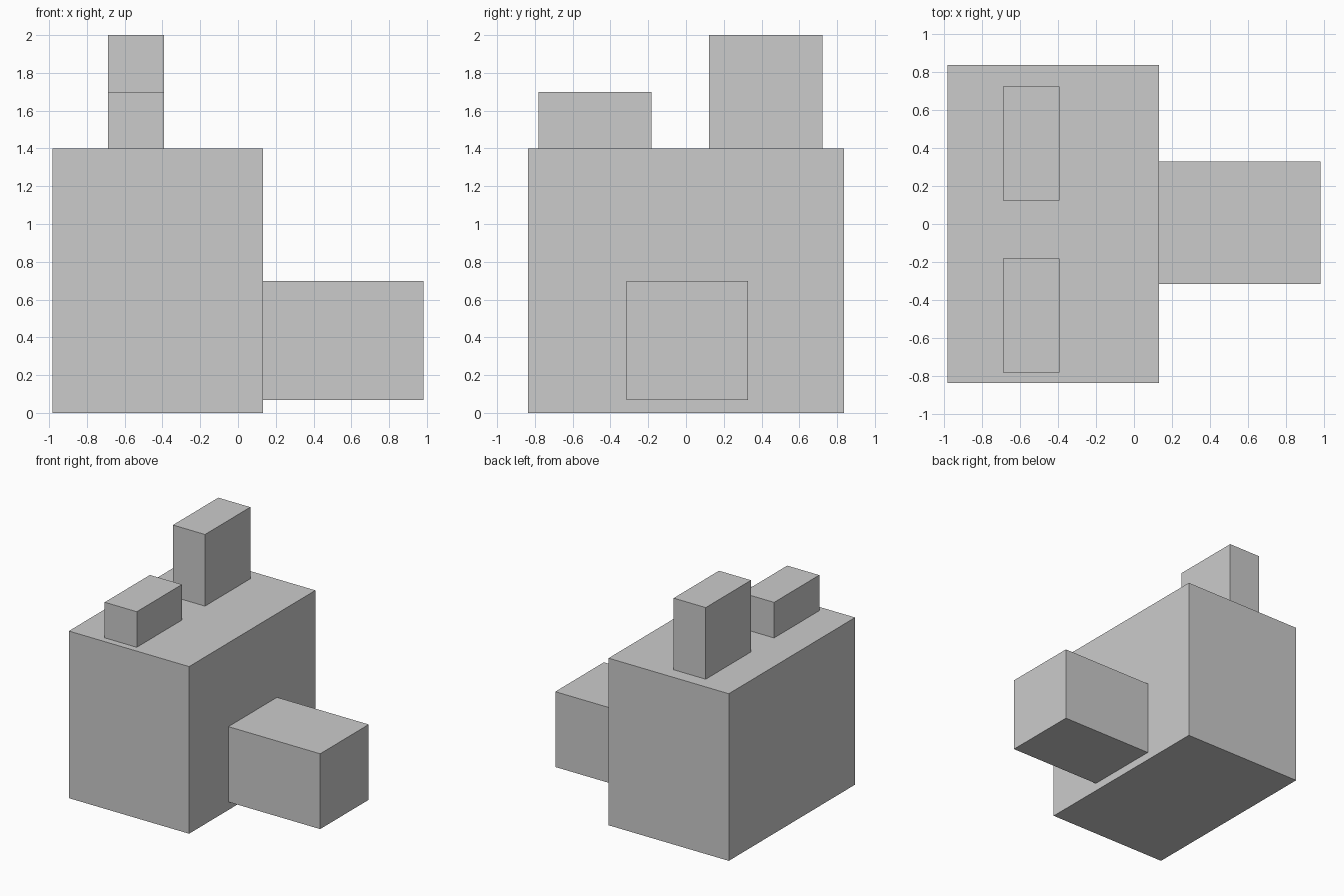
import bpy

if "Cube" in bpy.data.objects:
    bpy.data.objects.remove(bpy.data.objects["Cube"])


def box(name, x, y, z):
    """Axis-aligned box from (min, max) ranges."""
    bpy.ops.mesh.primitive_cube_add(size=1)
    ob = bpy.context.object
    ob.name = name
    ob.data.name = name
    for v in ob.data.vertices:
        v.co = [lo + (c + 0.5) * (hi - lo) for c, (lo, hi) in zip(v.co, (x, y, z))]
    return ob


# Main block standing on the ground
box("main_block", (-0.982, 0.132), (-0.836, 0.836), (0, 1.4))

# Low block projecting from the right side, raised slightly off the ground
box("side_block", (0.132, 0.982), (-0.315, 0.328), (0.067, 0.698))

# Two upright blocks on the top, the rear one taller
for name, y, top in (("short_top_block", (-0.78, -0.182), 1.698),
                     ("tall_top_block", (0.123, 0.723), 2.0)):
    box(name, (-0.689, -0.392), y, (1.4, top))
